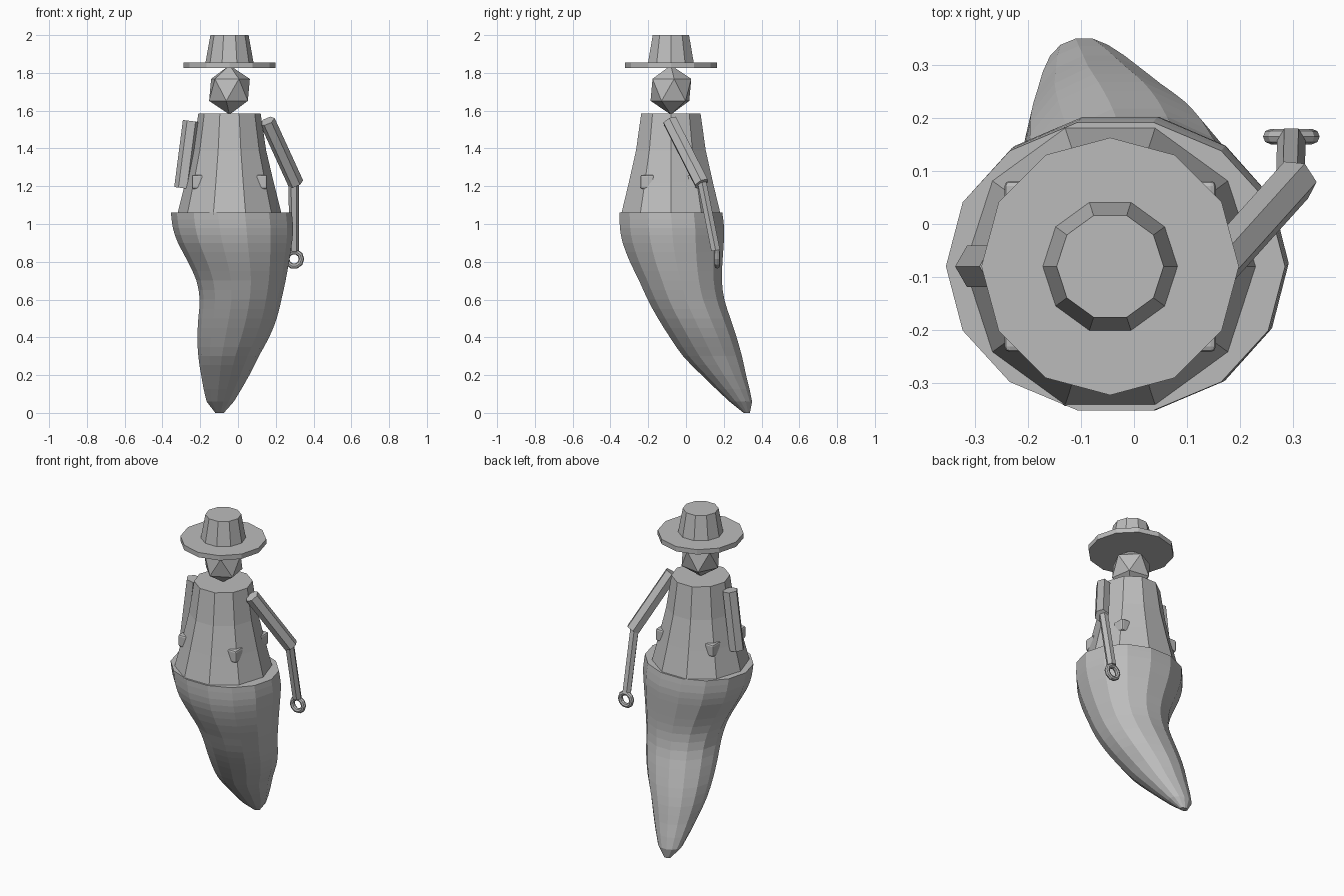
import bpy
import math
from mathutils import Vector

cube = bpy.data.objects.get("Cube")
if cube:
    bpy.data.objects.remove(cube, do_unlink=True)

grey = bpy.data.materials.new("mid grey")
grey.use_nodes = True
grey.diffuse_color = (0.5, 0.5, 0.5, 1)
grey.node_tree.nodes["Principled BSDF"].inputs["Base Color"].default_value = (0.5, 0.5, 0.5, 1)

CX, CY = -0.045, -0.08  # upright axis of the body


def finish(ob, name):
    ob.name = name
    ob.data.name = name
    ob.data.materials.clear()
    ob.data.materials.append(grey)
    return ob


def loft(name, rings, n):
    """Closed skin over rings of (z, centre x, centre y, radius x, radius y)."""
    verts, faces = [], []
    for z, cx, cy, rx, ry in rings:
        for i in range(n):
            a = math.tau * i / n
            verts.append((cx + rx * math.cos(a), cy + ry * math.sin(a), z))
    for k in range(len(rings) - 1):
        for i in range(n):
            j = (i + 1) % n
            faces.append((k * n + i, k * n + j, (k + 1) * n + j, (k + 1) * n + i))
    faces.append(tuple(reversed(range(n))))
    faces.append(tuple(range((len(rings) - 1) * n, len(rings) * n)))
    mesh = bpy.data.meshes.new(name)
    mesh.from_pydata(verts, [], faces)
    ob = bpy.data.objects.new(name, mesh)
    bpy.context.collection.objects.link(ob)
    return finish(ob, name)


def turned(name, profile, n):
    """Straight part around the body axis from (z, radius) pairs."""
    return loft(name, [(z, CX, CY, r, r) for z, r in profile], n)


def limb(name, start, end, r):
    """Six-sided bar between two points."""
    start, end = Vector(start), Vector(end)
    d = end - start
    bpy.ops.mesh.primitive_cylinder_add(vertices=6, radius=r, depth=d.length,
                                        location=(start + end) / 2)
    ob = bpy.context.object
    ob.rotation_mode = 'QUATERNION'
    # first corner of the bar faces sideways
    for v in ob.data.vertices:
        v.co.x, v.co.y = v.co.y, -v.co.x
    ob.rotation_quaternion = Vector((0, 0, 1)).rotation_difference(-d)
    return finish(ob, name)


def smooth_rings(rows):
    """Add a Catmull-Rom ring between each pair of rings above the tip."""
    out = []
    last = len(rows) - 1
    for i in range(last):
        a, b, c, d = rows[max(i - 1, 0)], rows[i], rows[i + 1], rows[min(i + 2, last)]
        out.append(b)
        if i > 0:
            out.append([(9 * (q + r) - p - s) / 16 for p, q, r, s in zip(a, b, c, d)])
    return out + [rows[-1]]


# Curved tail: height, left edge, right edge, front edge, back edge
tail = [
    (0.0, -0.12, -0.075, 0.305, 0.338),
    (0.06, -0.166, -0.022, 0.23, 0.35),
    (0.2, -0.195, 0.06, 0.083, 0.318),
    (0.3, -0.21, 0.11, -0.015, 0.296),
    (0.4, -0.215, 0.165, -0.085, 0.268),
    (0.5, -0.21, 0.205, -0.148, 0.235),
    (0.6, -0.203, 0.23, -0.203, 0.203),
    (0.7, -0.22, 0.252, -0.248, 0.19),
    (0.8, -0.265, 0.27, -0.297, 0.193),
    (0.9, -0.318, 0.286, -0.335, 0.2),
    (0.98, -0.345, 0.292, -0.35, 0.202),
    (1.06, -0.355, 0.285, -0.352, 0.192),
]
loft("tail", [(z, (l + r) / 2, (f + b) / 2, (r - l) / 2, (b - f) / 1.95)
              for z, l, r, f, b in smooth_rings(tail)], 14)

# Torso
turned("torso", [(1.05, 0.277), (1.22, 0.234), (1.39, 0.194), (1.585, 0.165)], 10)

# Head
bpy.ops.mesh.primitive_ico_sphere_add(subdivisions=1, radius=0.122, location=(CX, CY, 1.71),
                                      rotation=(0, 0, math.radians(81)))
head = finish(bpy.context.object, "head")
head.scale.z = 1.07

# Hat
turned("hat_brim", [(1.825, 0.243), (1.855, 0.243)], 12)
turned("hat_crown", [(1.85, 0.128), (2.0, 0.101)], 10)

# Arms
limb("right_arm", (-0.247, CY, 1.545), (-0.293, CY, 1.19), 0.045)
limb("left_upper_arm", (0.155, -0.085, 1.545), (0.306, 0.083, 1.215), 0.042)
limb("left_forearm", (0.295, 0.085, 1.22), (0.297, 0.157, 0.86), 0.027)

# Ring-shaped hand
bpy.ops.mesh.primitive_torus_add(major_segments=10, minor_segments=8, major_radius=0.039,
                                 minor_radius=0.0145, location=(0.297, 0.165, 0.815),
                                 rotation=(math.pi / 2, 0, 0))
finish(bpy.context.object, "left_hand_ring")

# Four rounded pouches half sunk into the torso
for sx, side in ((1, "left"), (-1, "right")):
    for sy, end in ((-1, "front"), (1, "back")):
        bpy.ops.mesh.primitive_cube_add(size=0.075, location=(CX + sx * 0.162,
                                                              CY + sy * 0.124, 1.223))
        pouch = finish(bpy.context.object, end + "_" + side + "_pouch")
        bevel = pouch.modifiers.new("rounding", 'BEVEL')
        bevel.width = 0.01
        bevel.segments = 2
